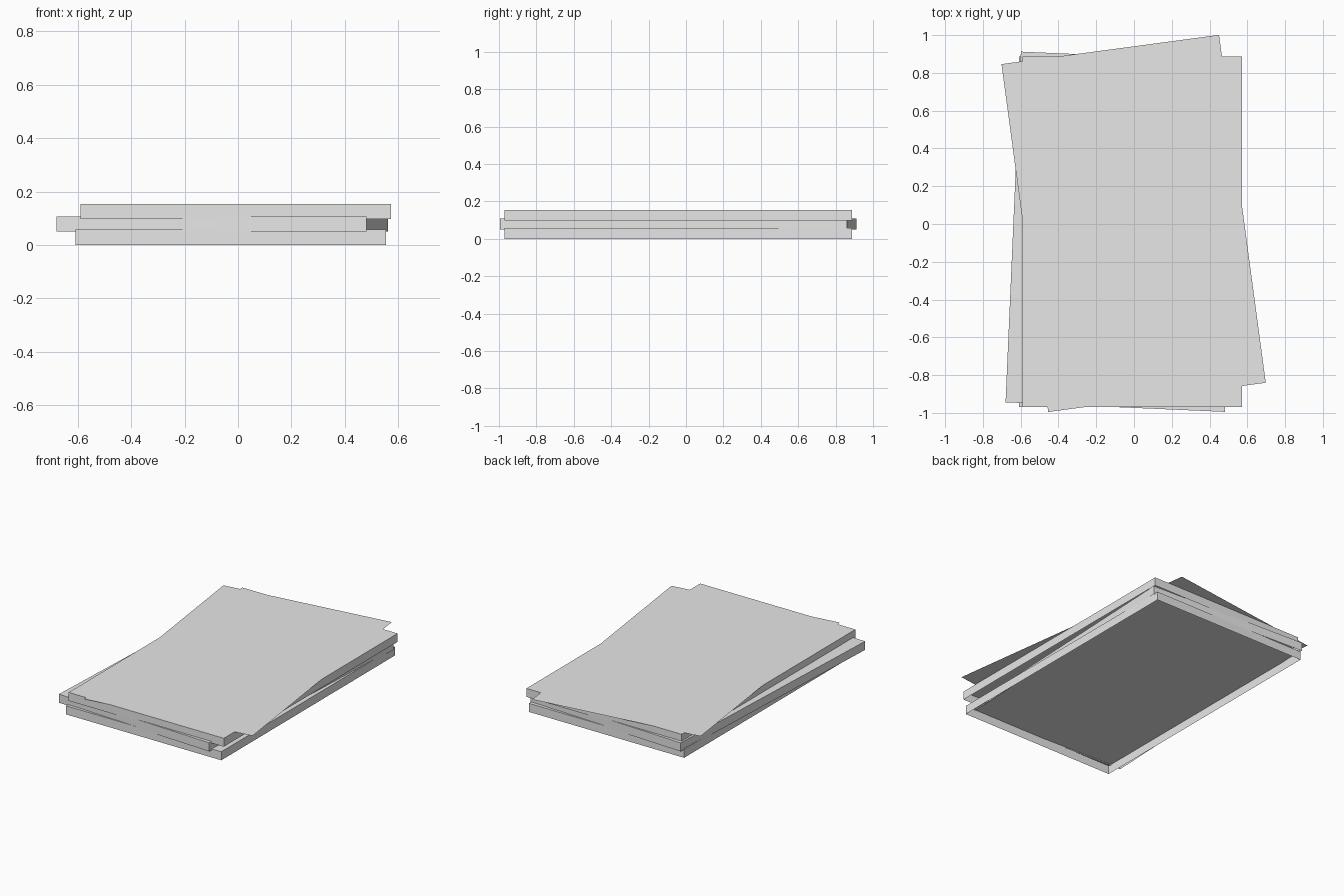
import bpy, bmesh, math
from mathutils import Matrix

if "Cube" in bpy.data.objects:
    bpy.data.objects.remove(bpy.data.objects["Cube"])

W, L = 1.162, 1.858   # paper size

paper = bpy.data.materials.new("off white paper")
paper.diffuse_color = (0.8, 0.8, 0.8, 1)
paper.use_nodes = True
paper.node_tree.nodes["Principled BSDF"].inputs["Base Color"].default_value = paper.diffuse_color


def add_paper(name, cx, cy, z0, z1, angle):
    """Open-bottomed paper block, or a single sheet when z0 == z1."""
    bm = bmesh.new()
    if z1 > z0:
        bmesh.ops.create_cube(bm, size=1)
        under = [f for f in bm.faces if f.normal.z < -0.5]
        bmesh.ops.delete(bm, geom=under, context='FACES_ONLY')
    else:
        bmesh.ops.create_grid(bm, x_segments=1, y_segments=1, size=0.5)
    height = z1 - z0 if z1 > z0 else 1
    m = (Matrix.Translation((cx, cy, (z0 + z1) / 2))
         @ Matrix.Rotation(math.radians(angle), 4, 'Z')
         @ Matrix.Diagonal((W, L, height, 1)))
    bmesh.ops.transform(bm, matrix=m, verts=bm.verts)
    me = bpy.data.meshes.new(name)
    bm.to_mesh(me)
    bm.free()
    me.materials.append(paper)
    ob = bpy.data.objects.new(name, me)
    bpy.context.collection.objects.link(ob)


# three overlapping stacks, the middle one turned
add_paper("bottom_paper_stack", -0.027, -0.041, 0.0, 0.058, 0)
add_paper("middle_paper_stack", -0.059, -0.041, 0.050, 0.108, -2.5)
add_paper("top_paper_stack", -0.008, -0.041, 0.097, 0.154, 0)

# loose sheet lying askew on top
add_paper("loose_top_sheet", -0.002, 0.003, 0.1548, 0.1548, 7.65)
